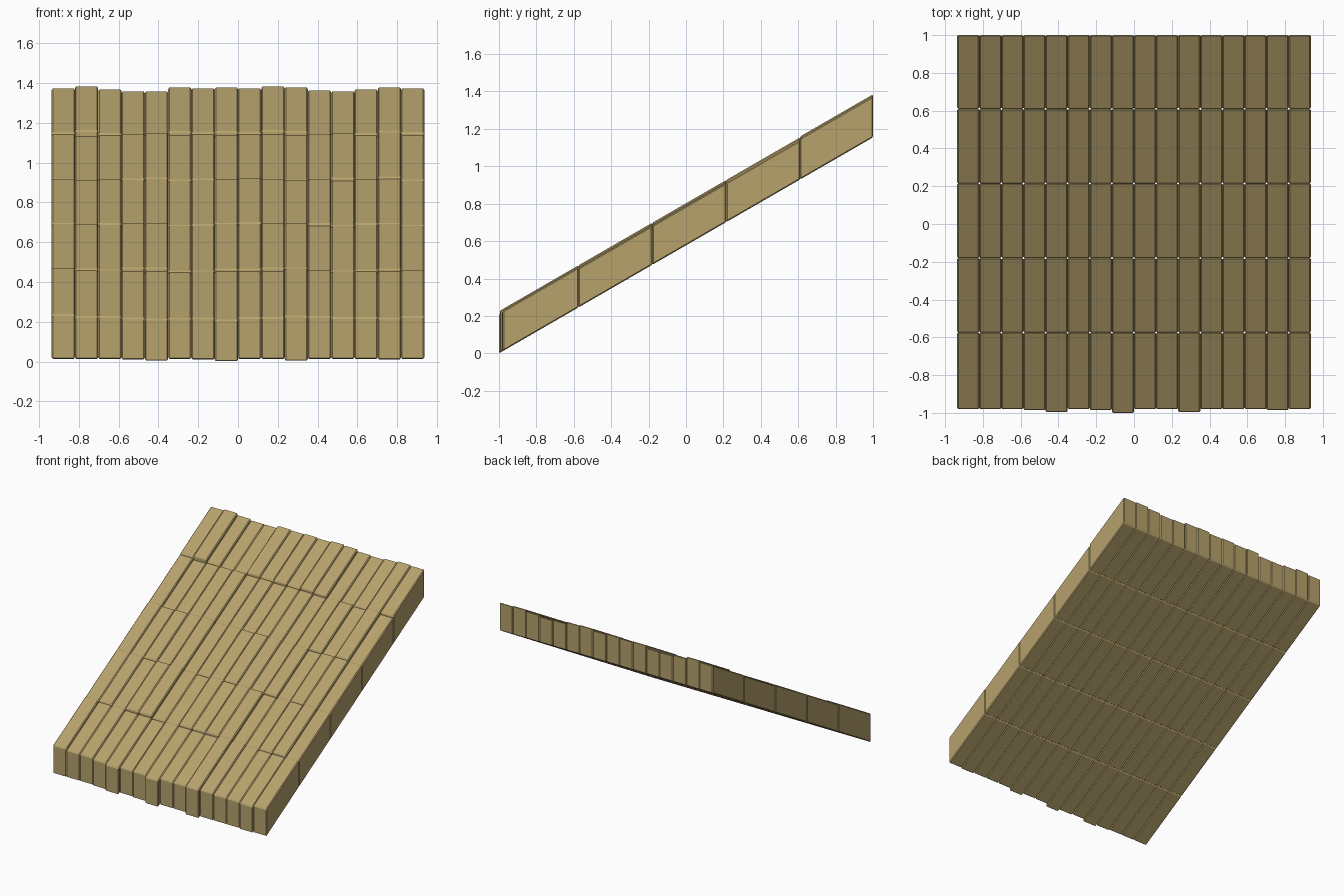
import bpy
import bmesh
import math

cube = bpy.data.objects.get("Cube")
if cube:
    bpy.data.objects.remove(cube, do_unlink=True)

SLOPE = math.tan(math.radians(30))
HALF_WIDTH = 0.936
COLUMNS = 16
PLANK = 2 * HALF_WIDTH / COLUMNS
STEP = 0.005                      # size of one unevenness step
SEAMS = [-0.98, -0.575, -0.18, 0.215, 0.61, 1.0]

# Uneven thickness of each block, one string per course from front to back
THICKNESS = ["5332212222532223",
             "4435522445522342",
             "4343423454342442",
             "3123423233234252",
             "4631154546521354"]
# How far each block of the front course sticks out
OVERHANG = "0001301400300010"

wood = bpy.data.materials.new("sandy wood")
wood.use_nodes = True
colour = (0.47, 0.36, 0.15, 1)
wood.diffuse_color = colour
wood.node_tree.nodes["Principled BSDF"].inputs["Base Color"].default_value = colour


def add_block(bm, x, front, back, thickness):
    """Add one block with upright ends and a sloping top and bottom."""
    block = bmesh.ops.create_cube(bm, size=1)
    for v in block["verts"]:
        v.co.x = x + v.co.x * PLANK
        v.co.y = back if v.co.y > 0 else front
        v.co.z = (v.co.y + 1) * SLOPE + (thickness if v.co.z > 0 else 0)


# Each course is a row of blocks running across the ramp
for row, steps in enumerate(THICKNESS):
    bm = bmesh.new()
    for col, step in enumerate(steps):
        front = SEAMS[row]
        if row == 0:
            front -= STEP * int(OVERHANG[col])
        x = -HALF_WIDTH + PLANK * (col + 0.5)
        add_block(bm, x, front, SEAMS[row + 1], 0.2 + STEP * int(step))
    mesh = bpy.data.meshes.new("ramp_course")
    bm.to_mesh(mesh)
    bm.free()
    mesh.materials.append(wood)
    course = bpy.data.objects.new(f"ramp_course_{row + 1}", mesh)
    bpy.context.collection.objects.link(course)

    # Narrow chamfer along every block edge
    bevel = course.modifiers.new("chamfer", "BEVEL")
    bevel.width = 0.006
    bevel.segments = 1
    bevel.limit_method = "ANGLE"
